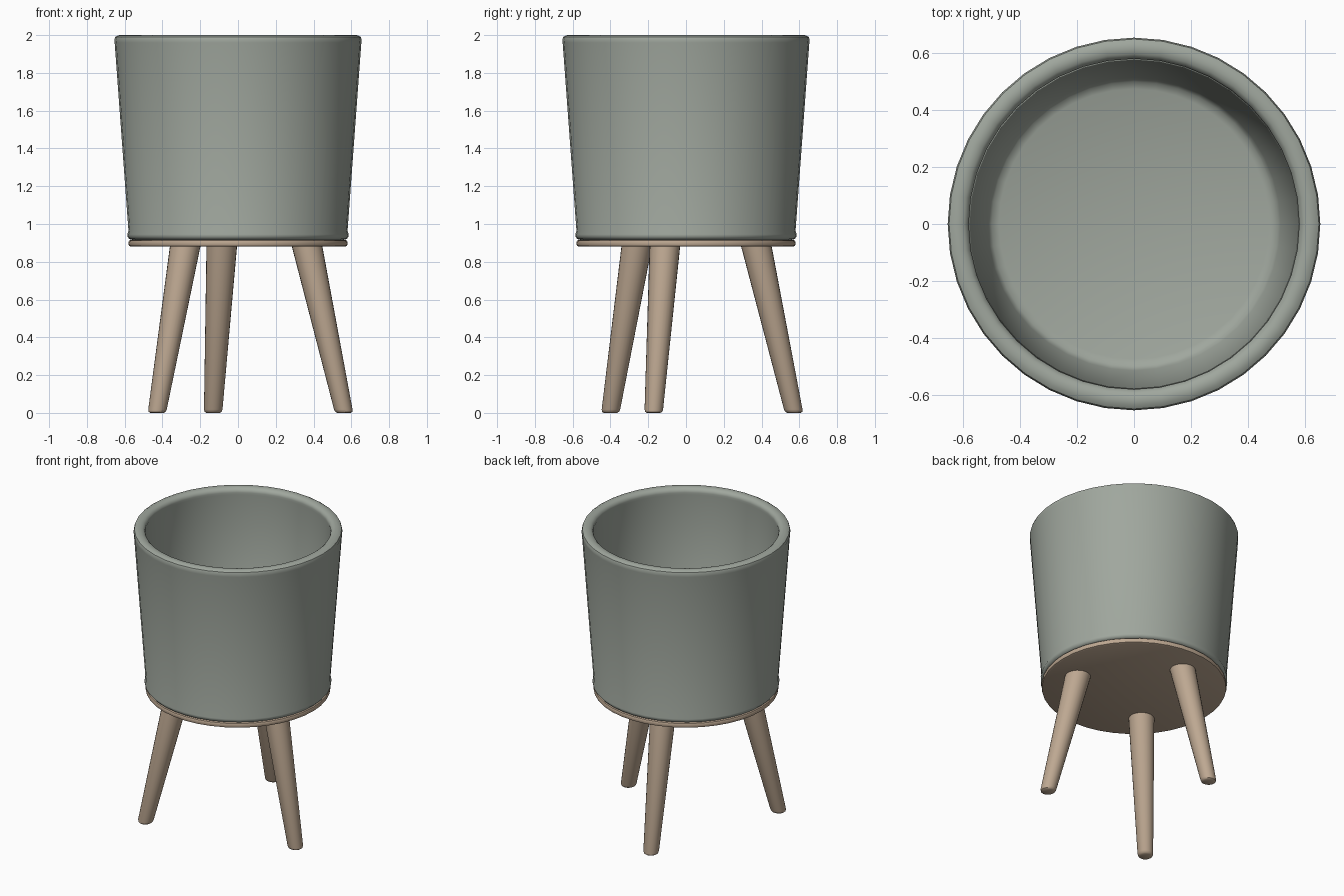
import bpy, bmesh, math

if "Cube" in bpy.data.objects:
    bpy.data.objects.remove(bpy.data.objects["Cube"])

def material(name, rgb):
    m = bpy.data.materials.new(name)
    m.diffuse_color = (*rgb, 1)
    m.use_nodes = True
    m.node_tree.nodes["Principled BSDF"].inputs["Base Color"].default_value = m.diffuse_color
    return m

glaze = material("sage grey ceramic", (0.35, 0.385, 0.34))
wood = material("light wood", (0.51, 0.39, 0.285))

def lathe(name, profile, mat, sides, centre=lambda z: (0, 0), angle=40):
    """Revolve (radius, z) points; centre(z) shears the axis; ends are capped."""
    bm = bmesh.new()
    rings = []
    for r, z in profile:
        cx, cy = centre(z)
        rings.append([bm.verts.new((cx + r * math.cos(2 * math.pi * i / sides),
                                    cy + r * math.sin(2 * math.pi * i / sides), z))
                      for i in range(sides)])
    for a, b in zip(rings, rings[1:]):
        for i in range(sides):
            j = (i + 1) % sides
            bm.faces.new((a[i], a[j], b[j], b[i]))
    bm.faces.new(rings[0][::-1])
    bm.faces.new(rings[-1])
    bmesh.ops.recalc_face_normals(bm, faces=bm.faces)
    me = bpy.data.meshes.new(name)
    bm.to_mesh(me)
    bm.free()
    me.materials.append(mat)
    ob = bpy.data.objects.new(name, me)
    bpy.context.collection.objects.link(ob)
    bpy.ops.object.select_all(action='DESELECT')
    ob.select_set(True)
    bpy.context.view_layer.objects.active = ob
    bpy.ops.object.shade_smooth_by_angle(angle=math.radians(angle))
    return ob

# Pot: underside, rounded foot, tapered wall, rolled rim, hollow inside and floor
lathe("pot", [(0.555, 0.915), (0.575, 0.92), (0.585, 0.932), (0.586, 0.945), (0.58, 0.965),
              (0.653, 1.96), (0.655, 1.975), (0.650, 1.99), (0.635, 1.999),
              (0.615, 2.0), (0.598, 1.996), (0.585, 1.985), (0.581, 1.97),
              (0.583, 1.955), (0.515, 1.03), (0.50, 1.01), (0.475, 1.0)], glaze, 40)

# Round wooden base plate
lathe("base_plate", [(0.568, 0.88), (0.577, 0.884), (0.58, 0.892), (0.58, 0.904),
                     (0.577, 0.912), (0.568, 0.916)], wood, 40)

# Three splayed, tapered legs
for k in range(3):
    a = math.radians(-17 + 120 * k)
    def axis(z, a=a):
        r = 0.587 - 0.232 * z
        return r * math.cos(a), r * math.sin(a)
    lathe(f"leg_{k + 1}", [(0.036, 0.0), (0.045, 0.006), (0.049, 0.018),
                           (0.081, 0.885)], wood, 24, axis)
